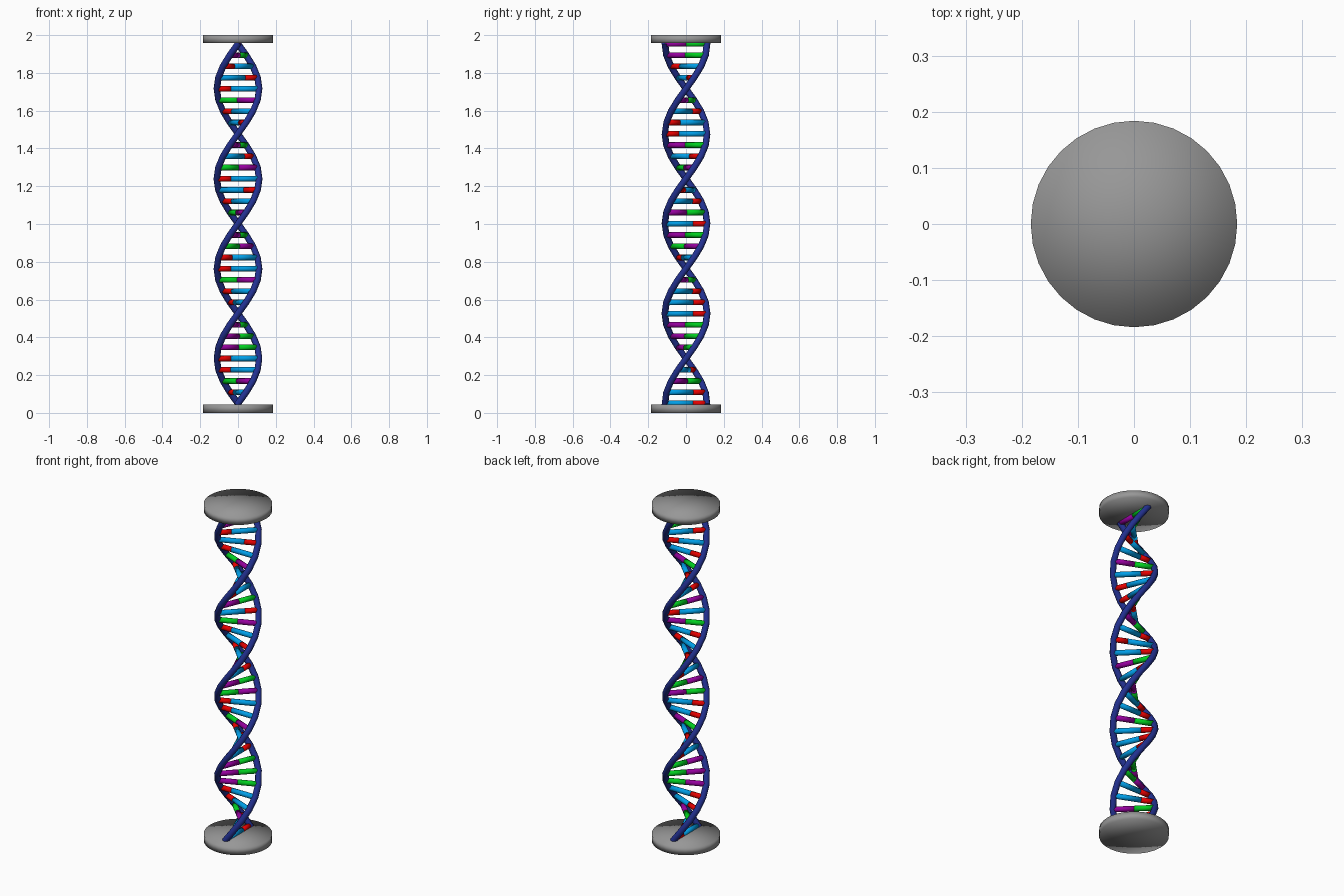
import bpy
import math
from mathutils import Vector

cube = bpy.data.objects.get("Cube")
if cube:
    bpy.data.objects.remove(cube, do_unlink=True)


def material(name, rgb):
    mat = bpy.data.materials.new(name)
    mat.use_nodes = True
    colour = (*rgb, 1.0)
    mat.diffuse_color = colour
    mat.node_tree.nodes["Principled BSDF"].inputs["Base Color"].default_value = colour
    return mat


grey = material("grey", (0.31, 0.31, 0.31))
navy = material("navy", (0.016, 0.03, 0.28))
red = material("red", (0.88, 0.0, 0.0))
blue = material("sky blue", (0.0, 0.36, 0.84))
green = material("green", (0.0, 0.62, 0.014))
purple = material("purple", (0.3, 0.0, 0.34))

HELIX_RADIUS = 0.112
STRAND_RADIUS = 0.0175
RUNG_RADIUS = 0.015
FIRST_Z, STEP_Z = 0.0495, 0.0595
STEP_ANGLE = math.pi / 8


def helix_point(step, side):
    """Point on a strand: side is 1 for the first strand, -1 for the second."""
    angle = STEP_ANGLE * step - math.pi / 2
    return Vector((side * HELIX_RADIUS * math.cos(angle),
                   side * HELIX_RADIUS * math.sin(angle),
                   FIRST_Z + STEP_Z * step))


def cylinder(name, start, end, radius, mat, sides):
    axis = end - start
    bpy.ops.mesh.primitive_cylinder_add(vertices=sides, radius=radius, depth=axis.length,
                                        end_fill_type='TRIFAN', location=(start + end) / 2)
    obj = bpy.context.object
    obj.name = name
    obj.rotation_euler = axis.to_track_quat('Z', 'Y').to_euler()
    obj.data.materials.append(mat)
    obj.data.polygons.foreach_set("use_smooth", [True] * len(obj.data.polygons))


def strand(name, side):
    steps = [-0.15] + list(range(1, 32)) + [32.1]
    curve = bpy.data.curves.new(name + "_path", 'CURVE')
    curve.dimensions = '3D'
    curve.bevel_depth = STRAND_RADIUS
    curve.bevel_resolution = 2
    curve.use_fill_caps = True
    spline = curve.splines.new('POLY')
    spline.points.add(len(steps) - 1)
    for point, step in zip(spline.points, steps):
        point.co = (*helix_point(step, side), 1.0)
    # Turn the bevelled path into a mesh
    path = bpy.data.objects.new(name + "_path", curve)
    bpy.context.collection.objects.link(path)
    graph = bpy.context.evaluated_depsgraph_get()
    mesh = bpy.data.meshes.new_from_object(path.evaluated_get(graph))
    bpy.data.objects.remove(path, do_unlink=True)
    mesh.materials.clear()
    mesh.materials.append(navy)
    mesh.polygons.foreach_set("use_smooth", [True] * len(mesh.polygons))
    obj = bpy.data.objects.new(name, mesh)
    bpy.context.collection.objects.link(obj)


# End discs
cylinder("bottom_disc", Vector((0, 0, 0)), Vector((0, 0, 0.045)), 0.184, grey, 32)
cylinder("top_disc", Vector((0, 0, 1.957)), Vector((0, 0, 2)), 0.184, grey, 32)

# Twin helical strands
strand("first_strand", 1)
strand("second_strand", -1)

# Rungs: colours at the first and second strand, and where along the rung they meet
PAIRS = {
    "R": (red, blue, 0.335),
    "B": (blue, red, 0.665),
    "G": (green, purple, 0.5),
    "P": (purple, green, 0.5),
}
SEQUENCE = "BBPBBGGG" "RRRGRRGP" "BPBRBPRG" "BBRGRBRPP"
for i, code in enumerate(SEQUENCE):
    first_mat, second_mat, split = PAIRS[code]
    a, b = helix_point(i, 1), helix_point(i, -1)
    middle = a.lerp(b, split)
    cylinder(f"rung_{i}_first_half", a, middle, RUNG_RADIUS, first_mat, 12)
    cylinder(f"rung_{i}_second_half", middle, b, RUNG_RADIUS, second_mat, 12)
